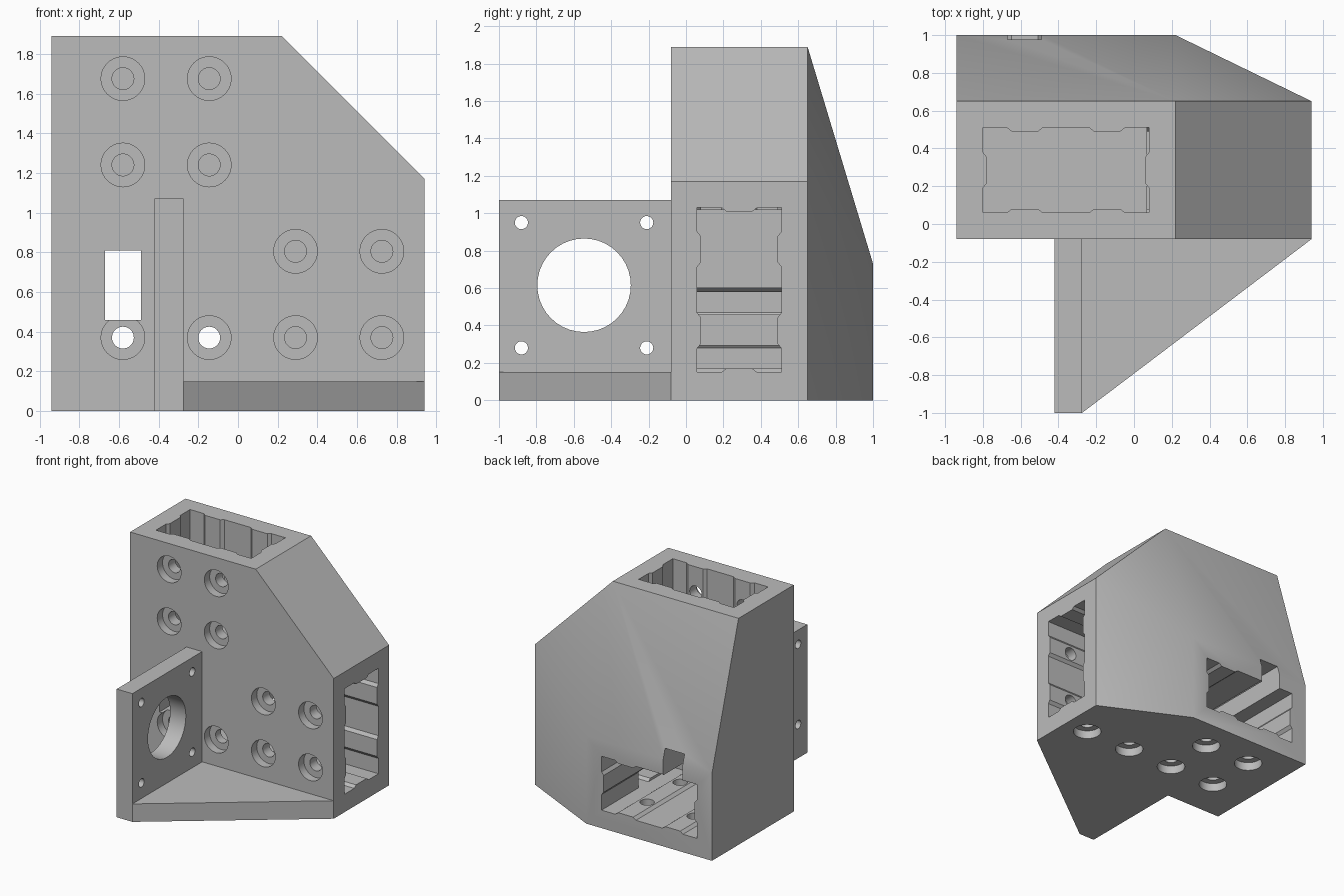
import bpy, bmesh
from math import sin, cos, pi, radians
from mathutils import Vector

cube = bpy.data.objects.get("Cube")
if cube:
    bpy.data.objects.remove(cube)

grey = bpy.data.materials.new("plain grey")
grey.use_nodes = True
grey.diffuse_color = (0.5, 0.5, 0.5, 1)
grey.node_tree.nodes["Principled BSDF"].inputs["Base Color"].default_value = (0.5, 0.5, 0.5, 1)

# Map a 2D outline (u, v) and a depth w to space, by extrusion axis
PLACE = {
    "X": lambda u, v, w: Vector((w, u, v)),
    "Y": lambda u, v, w: Vector((u, w, v)),
    "Z": lambda u, v, w: Vector((u, v, w)),
}


def make_object(name, bm):
    bmesh.ops.recalc_face_normals(bm, faces=bm.faces)
    mesh = bpy.data.meshes.new(name)
    bm.to_mesh(mesh)
    bm.free()
    mesh.materials.append(grey)
    obj = bpy.data.objects.new(name, mesh)
    bpy.context.collection.objects.link(obj)
    return obj


def prism(name, outline, axis, lo, hi):
    bm = bmesh.new()
    rings = [[bm.verts.new(PLACE[axis](u, v, w)) for u, v in outline] for w in (lo, hi)]
    n = len(outline)
    for ring in rings:
        bm.faces.new(ring)
    for i in range(n):
        j = (i + 1) % n
        bm.faces.new((rings[0][i], rings[0][j], rings[1][j], rings[1][i]))
    return make_object(name, bm)


def circle(u, v, r, n=40):
    return [(u + r * cos(2 * pi * i / n), v + r * sin(2 * pi * i / n)) for i in range(n)]


def rectangle(u0, u1, v0, v1):
    return [(u0, v0), (u1, v0), (u1, v1), (u0, v1)]


def beam_outline(cu, cv, upright=False):
    """Rectangle with guide ribs: two on each long side, one on each short side."""
    points = []
    long_side, short_side = (0.44, 0.225, (-0.2175, 0.2175)), (0.225, 0.44, (0,))
    for c, s, (half, depth, ribs) in ((1, 0, long_side), (0, 1, short_side),
                                      (-1, 0, long_side), (0, -1, short_side)):
        side = [(-half, -depth)]
        for r in ribs:
            side += [(r - 0.095, -depth), (r - 0.07, -depth + 0.02),
                     (r + 0.07, -depth + 0.02), (r + 0.095, -depth)]
        points += [(c * u - s * v, s * u + c * v) for u, v in side]
    if upright:
        points = [(v, u) for u, v in points]
    return [(cu + u, cv + v) for u, v in points]


def cut(target, cutters):
    for cutter in cutters:
        mod = target.modifiers.new("cut", "BOOLEAN")
        mod.operation, mod.solver, mod.object = "DIFFERENCE", "EXACT", cutter
        bpy.context.view_layer.objects.active = target
        bpy.ops.object.modifier_apply(modifier=mod.name)
        bpy.data.objects.remove(cutter)


# Corner body: chamfered block tapering to a smaller rear face
front = [(-0.94, 0), (0.94, 0), (0.94, 1.17), (0.22, 1.89), (-0.94, 1.89)]
rear = rectangle(-0.94, 0.22, 0, 0.73)
bm = bmesh.new()
for outline, y in ((front, -0.08), (front, 0.65), (rear, 1.0)):
    for x, z in outline:
        bm.verts.new((x, y, z))
bmesh.ops.convex_hull(bm, input=bm.verts)
bmesh.ops.dissolve_limit(bm, angle_limit=radians(1), verts=bm.verts, edges=bm.edges)
body = make_object("corner_body", bm)

# Three beam sockets and the cable window
cutters = [
    prism("top_socket", beam_outline(-0.36, 0.285), "Z", 1.02, 2.1),
    prism("side_socket", beam_outline(0.285, 0.59, True), "X", 0.07, 1.2),
    prism("rear_socket", beam_outline(-0.36, 0.375), "Y", 0.06, 1.2),
    prism("cable_window", rectangle(-0.67, -0.49, 0.46, 0.81), "Y", -0.2, 1.2),
]

# Counterbored screw holes in the front and the underside
cols = [-0.58, -0.145, 0.29, 0.725]
front_holes = [(x, 0.37) for x in cols] + [(x, 0.805) for x in cols[2:]]
front_holes += [(x, z) for x in cols[:2] for z in (1.24, 1.675)]
base_holes = [(x, 0.285) for x in cols] + [(x, 0.72) for x in cols[:2]]
for holes, axis, face, inner in ((front_holes, "Y", -0.08, 0.12), (base_holes, "Z", 0, 0.22)):
    for u, v in holes:
        cutters.append(prism("screw_head", circle(u, v, 0.11), axis, face - 0.1, face + 0.07))
        cutters.append(prism("screw_hole", circle(u, v, 0.055), axis, face - 0.1, inner))
cut(body, cutters)

# Motor plate with a central bore and four screw holes
plate = prism("motor_plate", rectangle(-1, -0.08, 0, 1.07), "X", -0.42, -0.275)
bores = [(-0.545, 0.615, 0.25)]
bores += [(-0.545 + a * 0.335, 0.615 + b * 0.335, 0.035) for a in (-1, 1) for b in (-1, 1)]
cut(plate, [prism("bore", circle(*b), "X", -0.6, 0) for b in bores])

# Triangular foot bracing the plate
foot = prism("brace_foot", [(-0.275, -1), (0.94, -0.08), (-0.275, -0.08)], "Z", 0, 0.15)

bpy.ops.object.select_all(action="DESELECT")
for obj in (body, plate, foot):
    obj.select_set(True)
bpy.context.view_layer.objects.active = body
bpy.ops.object.shade_smooth_by_angle(angle=radians(30))
